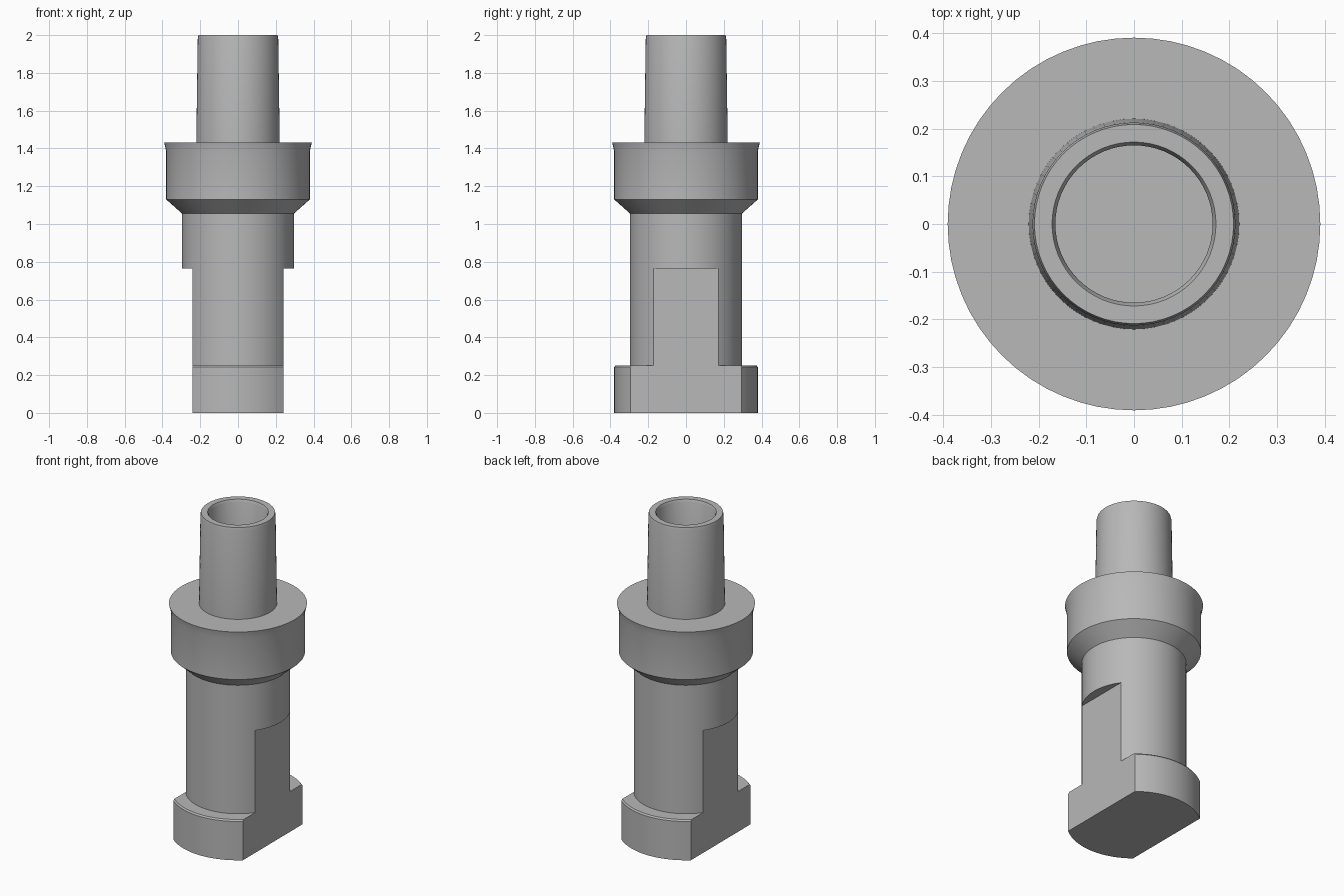
import bpy, bmesh, math
from mathutils import Matrix, Vector

cube = bpy.data.objects.get("Cube")
if cube:
    bpy.data.objects.remove(cube)

SEGMENTS = 64
FLAT_X = 0.24      # distance of each wrench flat from the axis
FLAT_TOP = 0.765   # height where the flats end

steel = bpy.data.materials.new("grey_steel")
steel.use_nodes = True
grey = (0.48, 0.48, 0.48, 1)
steel.diffuse_color = grey
steel.node_tree.nodes["Principled BSDF"].inputs["Base Color"].default_value = grey


def make_object(name, bm):
    mesh = bpy.data.meshes.new(name)
    bmesh.ops.recalc_face_normals(bm, faces=bm.faces)
    bm.to_mesh(mesh)
    bm.free()
    mesh.materials.append(steel)
    obj = bpy.data.objects.new(name, mesh)
    bpy.context.collection.objects.link(obj)
    return obj


def revolve(name, profile):
    """Spin a (radius, height) outline about the z axis."""
    bm = bmesh.new()
    verts = [bm.verts.new((r, 0, z)) for r, z in profile]
    edges = [bm.edges.new(pair) for pair in zip(verts, verts[1:])]
    bmesh.ops.spin(bm, geom=verts + edges, axis=(0, 0, 1), cent=(0, 0, 0),
                   angle=math.tau, steps=SEGMENTS)
    bmesh.ops.remove_doubles(bm, verts=bm.verts, dist=0.0001)
    return make_object(name, bm)


# Turned body: foot, shank, collar and hollow spigot in one outline
body = revolve("fitting_body", [
    (0, 0), (0.38, 0), (0.38, 0.243), (0.373, 0.252),      # foot
    (0.296, 0.252), (0.296, 1.055),                        # shank
    (0.38, 1.13), (0.38, 1.385), (0.391, 1.432),           # collar
    (0.221, 1.432), (0.213, 1.985), (0.209, 2.0),          # spigot
    (0.172, 2.0), (0.165, 1.985), (0.165, 1.43), (0, 1.43),  # bore
])

# Pair of flats milled on the left and right sides
bm = bmesh.new()
for side in (-1, 1):
    place = Matrix.Translation(Vector((side * (FLAT_X + 0.25), 0, FLAT_TOP - 0.5)))
    bmesh.ops.create_cube(bm, size=1, matrix=place @ Matrix.Diagonal((0.5, 1, 1, 1)))
cutter = make_object("flat_cutter", bm)
cutter.hide_render = True

cut = body.modifiers.new("flats", "BOOLEAN")
cut.object = cutter
cut.operation = "DIFFERENCE"
cut.solver = "EXACT"

bpy.ops.object.select_all(action="DESELECT")
body.select_set(True)
bpy.context.view_layer.objects.active = body
bpy.ops.object.modifier_apply(modifier=cut.name)
bpy.data.objects.remove(cutter)
bpy.ops.object.shade_smooth_by_angle(angle=math.radians(25))
